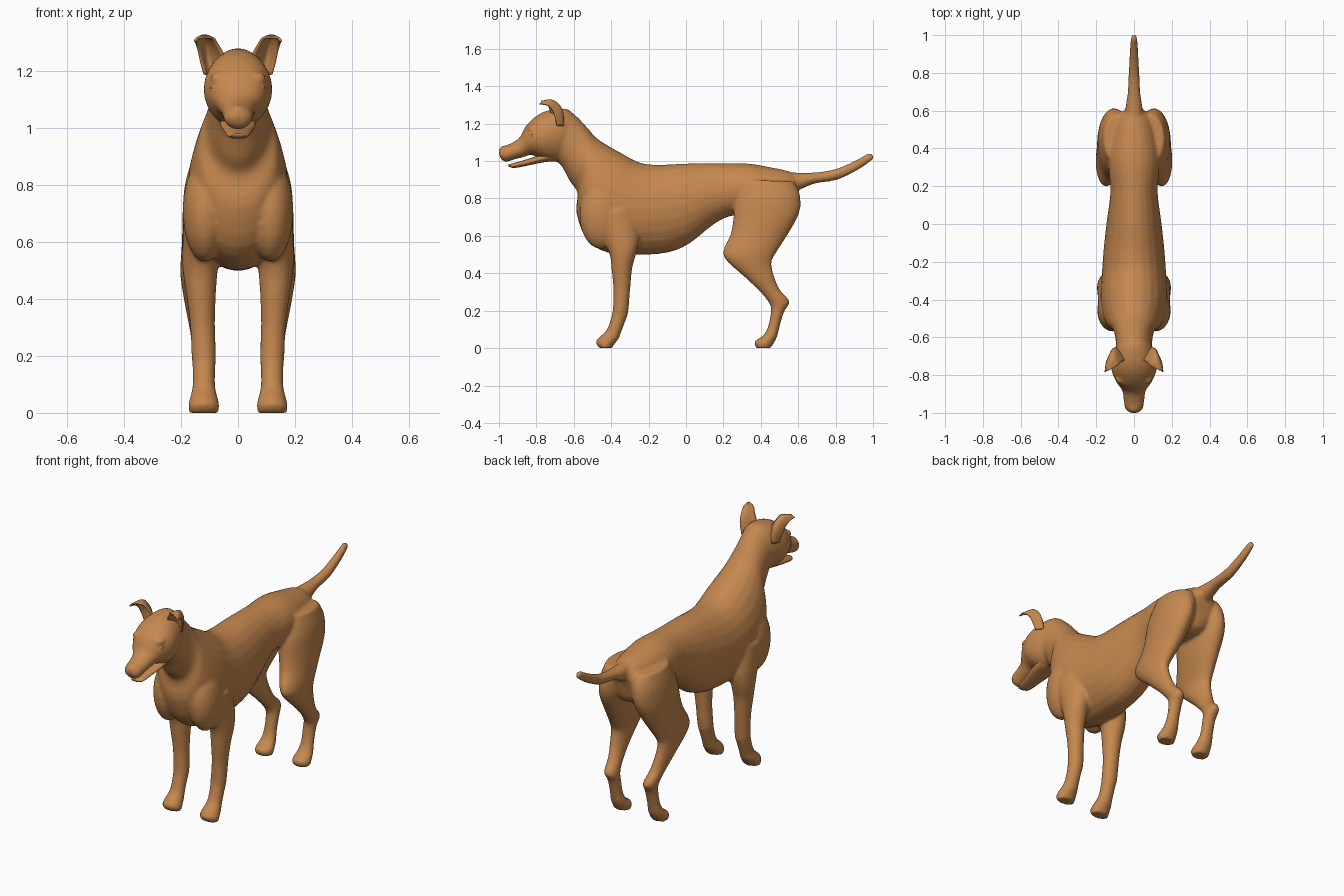
import bpy, bmesh, math
from mathutils import Vector, Matrix

coat = bpy.data.materials.new("tan coat")
coat.diffuse_color = (0.56, 0.245, 0.077, 1)


def finish(name, bm):
    bmesh.ops.recalc_face_normals(bm, faces=bm.faces)
    for f in bm.faces:
        f.smooth = True
    me = bpy.data.meshes.new(name)
    bm.to_mesh(me)
    bm.free()
    me.materials.append(coat)
    ob = bpy.data.objects.new(name, me)
    bpy.context.collection.objects.link(ob)
    return ob


def spline(rows, steps):
    """Catmull-Rom rows between the given sections."""
    rows = [Vector(r) for r in rows]
    out = []
    for i in range(len(rows) - 1):
        a, b, c, d = (rows[max(i - 1, 0)], rows[i], rows[i + 1],
                      rows[min(i + 2, len(rows) - 1)])
        for k in range(steps):
            t = k / steps
            out.append(0.5 * (2 * b + (c - a) * t + (2 * a - 5 * b + 4 * c - d) * t * t
                              + (3 * b - a - 3 * c + d) * t ** 3))
    return out + [rows[-1]]


def loft(bm, sections, side=1, steps=3, n=24):
    """Sections: x centre, two opposite (y, z) edge points, half width."""
    rings = []
    for x, y1, z1, y2, z2, w in spline(sections, steps):
        ring = []
        for k in range(n):
            a = math.tau * k / n
            c = (1 + math.cos(a)) / 2
            ring.append(bm.verts.new((side * (x + w * math.sin(a)),
                                      y2 + (y1 - y2) * c, z2 + (z1 - z2) * c)))
        rings.append(ring)
    for r, s in zip(rings, rings[1:]):
        for k in range(n):
            j = (k + 1) % n
            bm.faces.new((r[k], r[j], s[j], s[k]))
    bm.faces.new(rings[0])
    bm.faces.new(rings[-1])


def ball(bm, centre, radii):
    bmesh.ops.create_uvsphere(bm, u_segments=20, v_segments=12, radius=1,
                              matrix=Matrix.Translation(centre) @ Matrix.Diagonal((*radii, 1)))


# torso and neck, rump to nape
torso = [(0, .62, .905, .59, .81, .05), (0, .55, .945, .55, .70, .10),
         (0, .45, .967, .42, .68, .13), (0, .33, .987, .27, .71, .135),
         (0, .18, .987, .16, .67, .125), (0, 0, .987, .02, .56, .145),
         (0, -.15, .98, -.10, .51, .16), (0, -.25, .993, -.27, .498, .17),
         (0, -.35, 1.045, -.42, .51, .178), (0, -.42, 1.085, -.53, .58, .168),
         (0, -.48, 1.125, -.585, .72, .142), (0, -.52, 1.17, -.58, .83, .115),
         (0, -.57, 1.225, -.62, .89, .10), (0, -.62, 1.265, -.67, .98, .095),
         (0, -.68, 1.265, -.72, 1.01, .085)]
# skull and upper muzzle
head = [(0, -.58, 1.22, -.62, 1.04, .06), (0, -.63, 1.277, -.68, 1.0, .10),
        (0, -.72, 1.275, -.74, 1.0, .119), (0, -.79, 1.248, -.78, 1.015, .117),
        (0, -.855, 1.19, -.83, 1.033, .09), (0, -.89, 1.125, -.87, 1.02, .063),
        (0, -.94, 1.093, -.92, 1.008, .055), (0, -.985, 1.075, -.965, .995, .048),
        (0, -1.003, 1.045, -.99, 1.012, .026)]
tail = [(0, .54, .94, .54, .83, .05), (0, .62, .938, .615, .85, .045),
        (0, .70, .94, .69, .88, .034), (0, .80, .958, .81, .90, .028),
        (0, .90, 1.0, .915, .95, .023), (0, .975, 1.042, .99, 1.0, .017),
        (0, .998, 1.038, 1.002, 1.012, .011)]
front_leg = [(.125, -.50, .72, -.28, .75, .065), (.13, -.44, .58, -.25, .60, .065),
             (.133, -.408, .50, -.265, .51, .062), (.13, -.398, .42, -.287, .43, .053),
             (.125, -.388, .31, -.298, .32, .044), (.12, -.392, .20, -.308, .20, .043),
             (.12, -.403, .155, -.318, .16, .040), (.12, -.425, .095, -.345, .09, .040),
             (.12, -.468, .055, -.36, .05, .049), (.12, -.482, .03, -.385, .018, .055),
             (.12, -.465, 0, -.395, 0, .052)]
hind_leg = [(.085, .32, .90, .58, .89, .075), (.10, .265, .78, .61, .82, .087),
            (.112, .25, .67, .605, .72, .083), (.125, .235, .60, .54, .60, .072),
            (.145, .198, .52, .47, .49, .058), (.15, .218, .465, .458, .445, .049),
            (.145, .31, .383, .473, .38, .042), (.135, .40, .297, .503, .31, .037),
            (.125, .447, .235, .555, .25, .037), (.12, .453, .19, .525, .195, .036),
            (.12, .437, .11, .502, .12, .036), (.12, .41, .065, .487, .06, .044),
            (.12, .366, .035, .467, .022, .052), (.12, .375, 0, .452, 0, .049)]

bm = bmesh.new()
for part in (torso, head, tail):
    loft(bm, part)
ball(bm, (0, -.972, 1.058), (.03, .03, .024))            # nose
for s in (1, -1):
    loft(bm, front_leg, s)
    loft(bm, hind_leg, s)
    ball(bm, (s * .115, -.455, .71), (.08, .115, .18))   # shoulder
    ball(bm, (s * .065, -.82, 1.175), (.035, .03, .022))  # brow
body = finish("body", bm)
# fuse the overlapping volumes into one skin
rm = body.modifiers.new("fuse", 'REMESH')
rm.mode = 'VOXEL'
rm.voxel_size = 0.009
rm.use_smooth_shade = True
sm = body.modifiers.new("soften", 'SMOOTH')
sm.factor = 0.5
sm.iterations = 6

# lower jaw, slightly open
bm = bmesh.new()
loft(bm, [(0, -.70, 1.07, -.70, 1.0, .06), (0, -.79, 1.03, -.77, .992, .062),
          (0, -.87, 1.004, -.86, .973, .047), (0, -.93, .987, -.92, .963, .037),
          (0, -.952, .981, -.947, .970, .02)])
finish("lower_jaw", bm)

# ears: cupped strips, tips folded forward; rows of inner, back, outer edge
ear = [(.045, -.715, 1.24, .09, -.655, 1.19, .118, -.69, 1.19),
       (.055, -.725, 1.265, .105, -.66, 1.26, .13, -.70, 1.235),
       (.073, -.735, 1.295, .112, -.685, 1.305, .138, -.715, 1.272),
       (.09, -.75, 1.317, .122, -.722, 1.325, .147, -.74, 1.298),
       (.135, -.775, 1.32, .145, -.775, 1.315, .152, -.783, 1.305)]
for s, label in ((1, "right"), (-1, "left")):
    bm = bmesh.new()
    rows = []
    for r in spline(ear, 3):
        edge = spline([r[0:3], r[3:6], r[6:9]], 4)
        rows.append([bm.verts.new((s * p[0], p[1], p[2])) for p in edge])
    for a, b in zip(rows, rows[1:]):
        for k in range(len(a) - 1):
            bm.faces.new((a[k], a[k + 1], b[k + 1], b[k]))
    ob = finish(label + "_ear", bm)
    so = ob.modifiers.new("thickness", 'SOLIDIFY')
    so.thickness = 0.008
    so.offset = 0

    # eyeball with a raised lid ring
    bm = bmesh.new()
    ball(bm, (s * .077, -.83, 1.142), (.016, .016, .016))
    out = Vector((s * .7, -.7, .1)).normalized()
    rot = out.to_track_quat('Z', 'Y').to_matrix()
    grid = []
    for i in range(20):
        a = math.tau * i / 20
        row = []
        for j in range(8):
            b = math.tau * j / 8
            rr = 1 + .28 * math.cos(b)
            local = Vector((.018 * math.cos(a) * rr, .013 * math.sin(a) * rr, .005 * math.sin(b)))
            row.append(bm.verts.new(Vector((s * .082, -.836, 1.142)) + rot @ local))
        grid.append(row)
    for i in range(20):
        for j in range(8):
            a, b = grid[i], grid[(i + 1) % 20]
            bm.faces.new((a[j], a[(j + 1) % 8], b[(j + 1) % 8], b[j]))
    finish(label + "_eye", bm)
